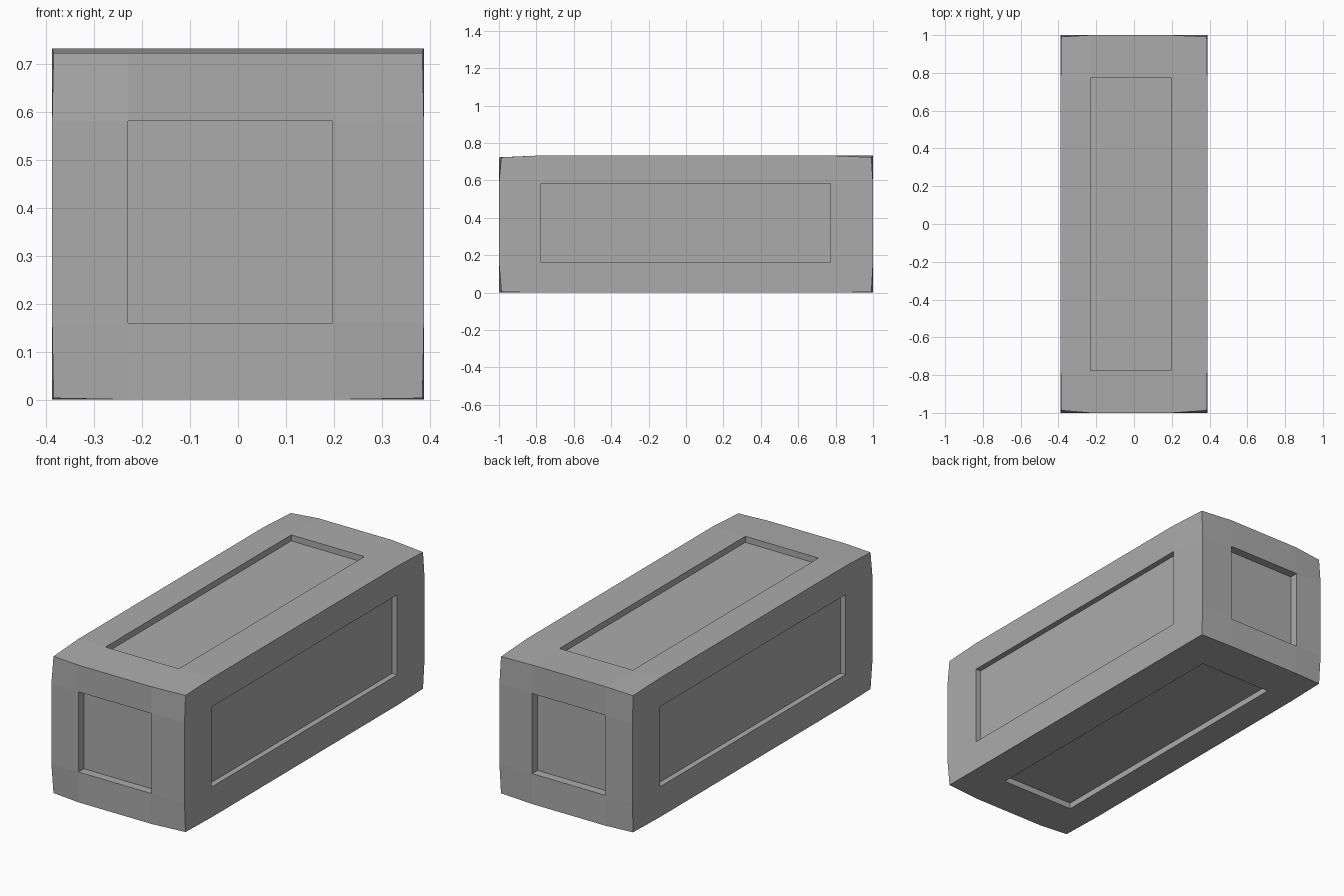
import bpy
import bmesh
from mathutils import Vector

cube = bpy.data.objects.get("Cube")
if cube:
    bpy.data.objects.remove(cube, do_unlink=True)

# Overall bounds, panel borders, corner pull-in and recess depth per axis
LOW = Vector((-0.388, -1.0, 0.0))
HIGH = Vector((0.388, 1.0, 0.733))
PANEL = ((-0.23, 0.197), (-0.775, 0.772), (0.16, 0.582))
PULL_LOW = (0.003, 0.013, 0.003)
PULL_HIGH = (0.003, 0.009, 0.01)
DEPTH = (0.03, 0.045, 0.032)

stone = bpy.data.materials.new("plain grey")
stone.use_nodes = True
colour = (0.41, 0.41, 0.41, 1.0)
stone.diffuse_color = colour
stone.node_tree.nodes["Principled BSDF"].inputs["Base Color"].default_value = colour


def side(co, axis):
    """-1 or 1 on an outer side, 0 between them."""
    if co[axis] < LOW[axis] + 0.03:
        return -1
    return 1 if co[axis] > HIGH[axis] - 0.03 else 0


# Box cut along the panel borders
bm = bmesh.new()
bmesh.ops.create_cube(bm, size=1)
for v in bm.verts:
    v.co = Vector([HIGH[a] if v.co[a] > 0 else LOW[a] for a in range(3)])
for axis in range(3):
    normal = Vector([float(a == axis) for a in range(3)])
    for position in PANEL[axis]:
        bmesh.ops.bisect_plane(bm, geom=bm.verts[:] + bm.edges[:] + bm.faces[:],
                               plane_co=normal * position, plane_no=normal)

# Centre face of each side
panels = [f for f in bm.faces
          if all(sum(abs(side(v.co, a)) for a in range(3)) == 1 for v in f.verts)]

# Slightly bulging sides: corners and the top front edge pulled inwards
for v in bm.verts:
    s = [side(v.co, a) for a in range(3)]
    if all(s):
        for a in range(3):
            v.co[a] += PULL_LOW[a] if s[a] < 0 else -PULL_HIGH[a]
    elif s[1] == -1 and s[2] == 1:
        v.co.z -= PULL_HIGH[2]

# Recessed panels
bm.normal_update()
for face in bmesh.ops.extrude_discrete_faces(bm, faces=panels)["faces"]:
    face.normal_update()
    n = face.normal.copy()
    depth = sum(abs(n[a]) * DEPTH[a] for a in range(3))
    bmesh.ops.translate(bm, verts=face.verts[:], vec=-n * depth)

bmesh.ops.recalc_face_normals(bm, faces=bm.faces[:])
mesh = bpy.data.meshes.new("panelled_block")
bm.to_mesh(mesh)
bm.free()
mesh.materials.append(stone)
block = bpy.data.objects.new("panelled_block", mesh)
bpy.context.scene.collection.objects.link(block)
